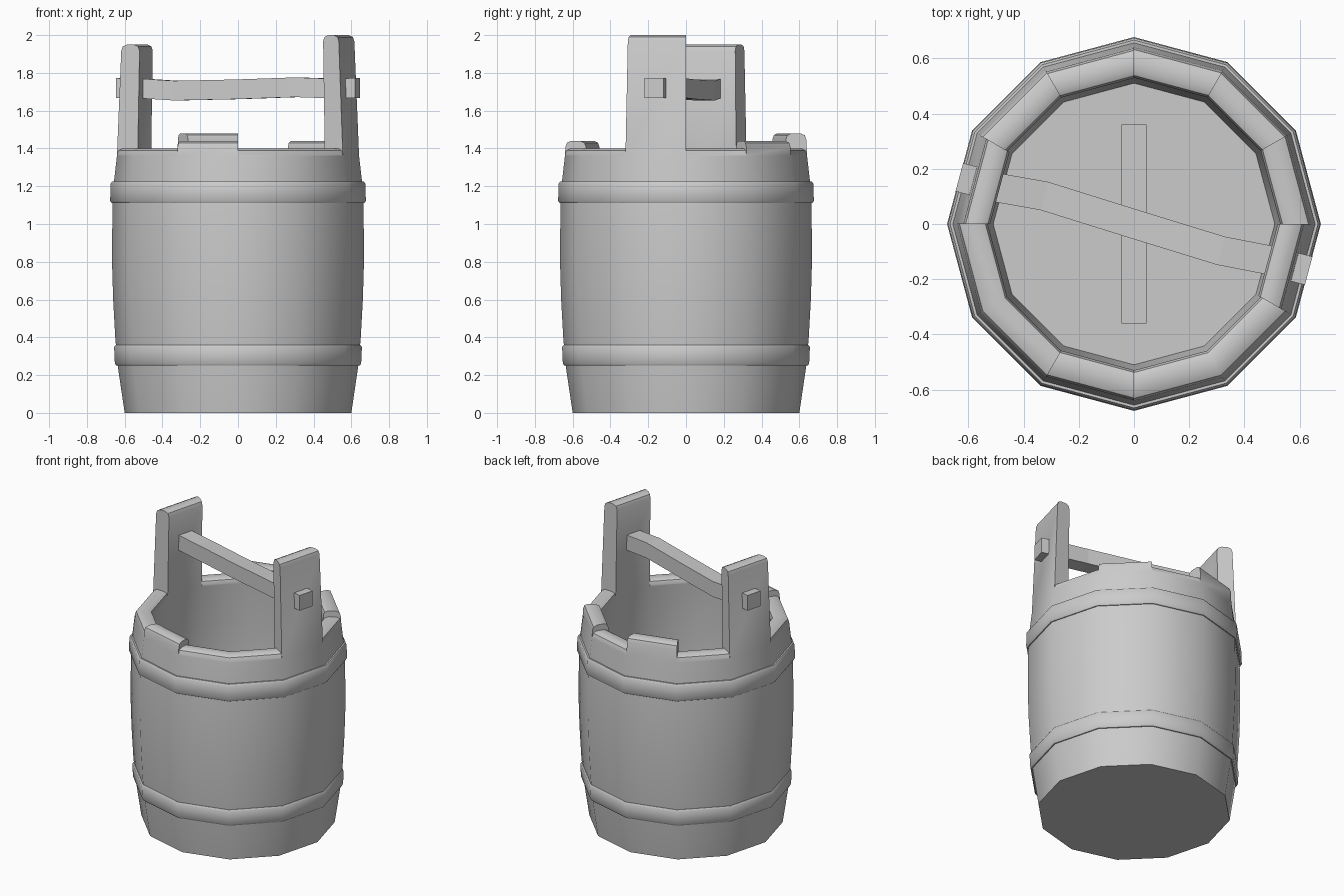
import bpy, bmesh
from math import sin, cos, radians
from mathutils import Matrix

if "Cube" in bpy.data.objects:
    bpy.data.objects.remove(bpy.data.objects["Cube"])

N = 12
RIM = 1.40
# stave index (30 degree steps) -> height of the staves that differ from the rim
HEIGHTS = {1: 1.44, 3: 1.48, 5: 1.95, 8: 1.44, 11: 2.0}


def polar(r, z, k):
    a = radians(360 / N * k)
    return (r * cos(a), r * sin(a), z)


def finish(name, bm, angle=40):
    bmesh.ops.remove_doubles(bm, verts=bm.verts, dist=1e-5)
    bmesh.ops.recalc_face_normals(bm, faces=bm.faces)
    me = bpy.data.meshes.new(name)
    bm.to_mesh(me)
    bm.free()
    ob = bpy.data.objects.new(name, me)
    bpy.context.collection.objects.link(ob)
    bpy.ops.object.select_all(action='DESELECT')
    ob.select_set(True)
    bpy.context.view_layer.objects.active = ob
    if angle:
        bpy.ops.object.shade_smooth_by_angle(angle=radians(angle))
    return ob


def strip(bm, prof, k):
    for (r0, z0), (r1, z1) in zip(prof, prof[1:]):
        bm.faces.new([bm.verts.new(p) for p in (
            polar(r0, z0, k), polar(r0, z0, k + 1),
            polar(r1, z1, k + 1), polar(r1, z1, k))])


def disc(bm, r, z):
    bm.faces.new([bm.verts.new(polar(r, z, k)) for k in range(N)])


# Bucket body: staves with bulging sides, chamfered tops and varied heights
OUTER = [(.60, 0), (.637, .25), (.65, .4), (.661, .6), (.667, .8), (.665, 1.08), (.656, 1.23)]
INNER = [(.55, 1.1), (.555, .8), (.54, .45), (.51, .1)]


def stave_top(h):
    lean = (h - RIM) * .04
    ro, ri, c = .64 - lean, .53 - lean * .4, .03
    return [(.641, 1.36), (ro, h - c - .002), (ro - .008, h - .01), (ro - c, h),
            (ri + c, h), (ri + .008, h - .01), (ri, h - c - .002), (.531, 1.36)]


bm = bmesh.new()
for k in range(N):
    h = HEIGHTS.get(k, RIM)
    top = stave_top(h)
    strip(bm, OUTER + top + INNER, k)
    if h > RIM:  # exposed sides of the raised staves
        for e in (k, k + 1):
            bm.faces.new([bm.verts.new(polar(r, z, e)) for r, z in top])
disc(bm, .60, 0)
disc(bm, .51, .1)
finish("bucket_staves", bm)


# Hoops
def hoop(name, z0, z1, r0, r1):
    bm = bmesh.new()
    prof = [(r0 - .03, z0), (r0 - .008, z0), (r0, z0 + .012),
            (r1, z1 - .012), (r1 - .008, z1), (r1 - .03, z1)]
    for k in range(N):
        strip(bm, prof, k)
    finish(name, bm)


hoop("lower_hoop", .25, .36, .652, .656)
hoop("upper_hoop", 1.11, 1.225, .677, .674)

# Handle bar: slightly warped, its ends poke through the tall staves
path = [(-.655, .0, 1.72), (-.5, 0, 1.716), (-.34, .014, 1.706), (0, 0, 1.713),
        (.33, -.012, 1.724), (.5, 0, 1.718), (.655, 0, 1.72)]
bm = bmesh.new()
rings = [[bm.verts.new((x, y + dy, z + dz)) for dy, dz in
          ((-.053, -.052), (.053, -.052), (.053, .052), (-.053, .052))] for x, y, z in path]
for a, b in zip(rings, rings[1:]):
    for i in range(4):
        j = (i + 1) % 4
        bm.faces.new((a[i], a[j], b[j], b[i]))
bm.faces.new(rings[0])
bm.faces.new(rings[-1])
bm.transform(Matrix.Rotation(radians(-15), 4, 'Z'))
finish("handle_bar", bm, 0)

# Batten across the inside floor
bm = bmesh.new()
bmesh.ops.create_cube(bm, size=1, matrix=Matrix.Translation((0, 0, .11)) @ Matrix.Diagonal((.09, .72, .05, 1)))
finish("floor_batten", bm, 0)
